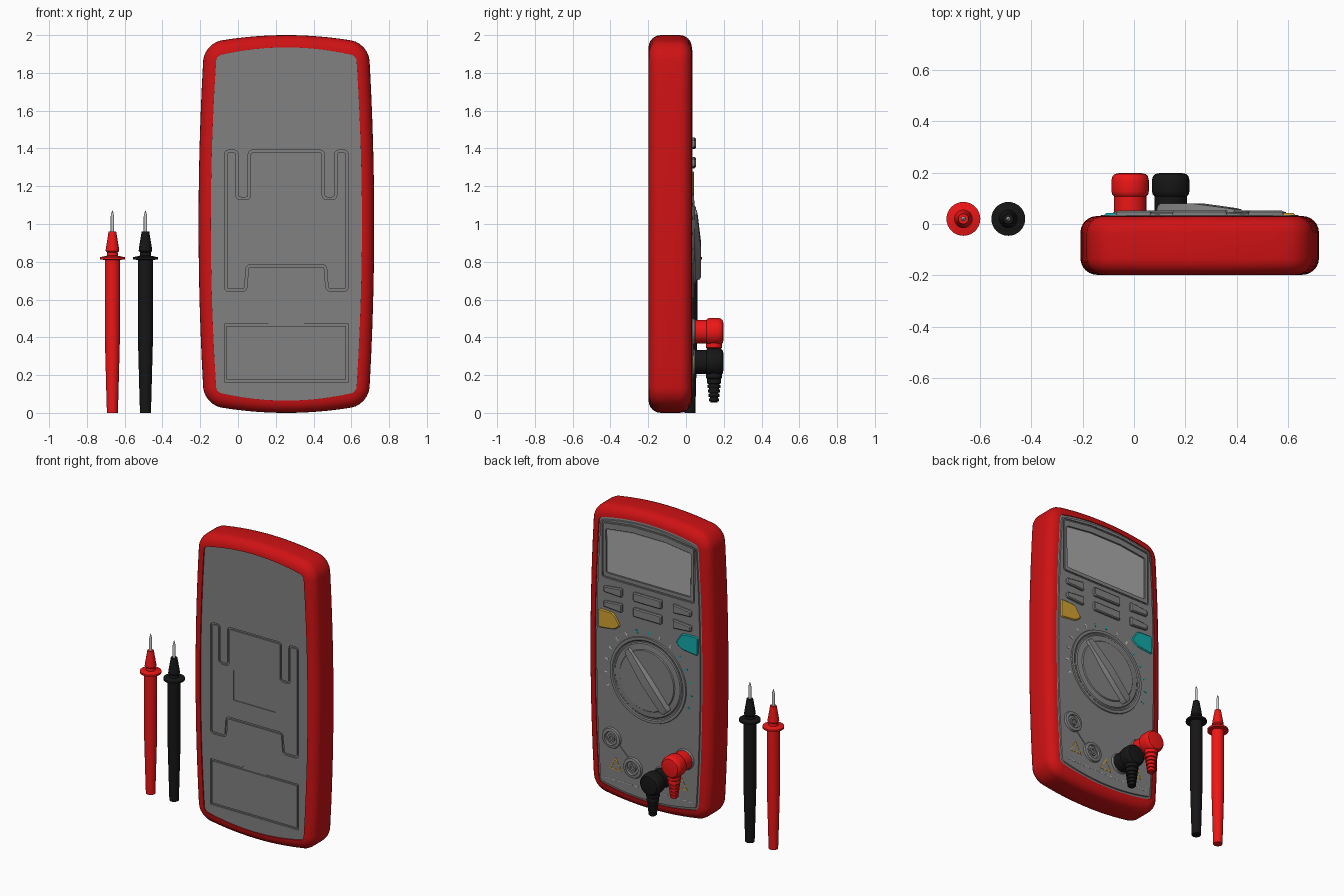
import bpy, bmesh, math
from mathutils import Vector

if "Cube" in bpy.data.objects:
    bpy.data.objects.remove(bpy.data.objects["Cube"])

CX = 0.256                      # centre line of the meter body


def mat(name, r, g, b):
    m = bpy.data.materials.new(name)
    m.diffuse_color = (r, g, b, 1)
    m.use_nodes = True
    m.node_tree.nodes["Principled BSDF"].inputs["Base Color"].default_value = m.diffuse_color
    return m


RED = mat("red_rubber", .62, .006, .007)
LEAD_RED = mat("red_lead", .85, .008, .008)
BLACK = mat("black_lead", .008, .008, .008)
GREY = mat("case_grey", .22, .22, .22)
LIGHT = mat("display_grey", .4, .4, .4)
WHITE = mat("print_white", .6, .6, .6)
YELLOW = mat("yellow", .65, .36, .03)
CYAN = mat("cyan", .006, .4, .4)


def loft(name, rings, material=None, wrap=False):
    """Skin equal-length loops; capped at the ends, or wrapped into a tube."""
    bm = bmesh.new()
    vs = [[bm.verts.new(p) for p in ring] for ring in rings]
    n = len(vs[0])
    pairs = list(zip(vs, vs[1:])) + ([(vs[-1], vs[0])] if wrap else [])
    for a, b in pairs:
        for i in range(n):
            j = (i + 1) % n
            bm.faces.new((a[i], a[j], b[j], b[i]))
    if not wrap:
        bm.faces.new(vs[0])
        bm.faces.new(vs[-1])
    bmesh.ops.recalc_face_normals(bm, faces=bm.faces[:])
    me = bpy.data.meshes.new(name)
    bm.to_mesh(me)
    bm.free()
    ob = bpy.data.objects.new(name, me)
    bpy.context.collection.objects.link(ob)
    if material:
        me.materials.append(material)
    return ob


def at_y(pts, y):
    return [(p[0], y, p[1]) for p in pts]


def prism(name, pts, y0, y1, material=None):
    return loft(name, [at_y(pts, y0), at_y(pts, y1)], material)


def lathe(name, profile, origin, axis, material, n=32):
    o = Vector(origin)
    rings = []
    for r, t in profile:
        cs = [(r * math.cos(2 * math.pi * k / n), r * math.sin(2 * math.pi * k / n)) for k in range(n)]
        rings.append([o + Vector((c, t, s) if axis == 'y' else (c, s, t)) for c, s in cs])
    return loft(name, rings, material)


def sym(half):
    return [(CX + d, z) for d, z in half] + [(CX - d, z) for d, z in reversed(half)]


def offset(pts, d):
    p = [Vector(q) for q in pts]
    n = len(p)
    area = sum(p[i - 1].x * p[i].y - p[i].x * p[i - 1].y for i in range(n))
    s = d if area > 0 else -d
    out = []
    for i in range(n):
        e1, e2 = (p[i] - p[i - 1]).normalized(), (p[(i + 1) % n] - p[i]).normalized()
        n1, n2 = Vector((e1.y, -e1.x)), Vector((e2.y, -e2.x))
        out.append(p[i] + (n1 + n2) * (s / (1 + n1.dot(n2))))
    return out


def rounded(pts, r):
    p = [Vector(q) for q in pts]
    out = []
    for i in range(len(p)):
        a, b, c = p[i - 1], p[i], p[(i + 1) % len(p)]
        a = b + (a - b).normalized() * r
        c = b + (c - b).normalized() * r
        for t in (0, .25, .5, .75, 1):
            out.append(a * (1 - t) ** 2 + b * 2 * t * (1 - t) + c * t * t)
    return out


def band(name, pts, w, y0, y1, material=None):
    """Closed strip following an outline."""
    a, b = offset(pts, w / 2), offset(pts, -w / 2)
    return loft(name, [at_y(a, y0), at_y(a, y1), at_y(b, y1), at_y(b, y0)], material, True)


def cut(target, cutter):
    m = target.modifiers.new("cut", 'BOOLEAN')
    m.operation, m.object = 'DIFFERENCE', cutter
    bpy.context.view_layer.objects.active = target
    bpy.ops.object.modifier_apply(modifier=m.name)
    bpy.data.objects.remove(cutter)


def outline(i):
    """Bulging rounded body outline, inset by i."""
    r, a, c = max(.09 - i, .015), .435 - i, .955 - i
    arc = []
    for k, (sx, sz) in enumerate([(1, 1), (-1, 1), (-1, -1), (1, -1)]):
        for j in range(7):
            t = math.radians(90 * k + 15 * j)
            arc.append((sx * (a - r) + r * math.cos(t), sz * (c - r) + r * math.sin(t)))
    pts = []
    for j, p in enumerate(arc):
        q = arc[(j + 1) % len(arc)]
        steps = 12 if j % 7 == 6 else 1
        pts += [(p[0] + (q[0] - p[0]) * k / steps, p[1] + (q[1] - p[1]) * k / steps) for k in range(steps)]
    return [(CX + x + x * .03 / a * (1 - (z / c) ** 2),
             1 + z + z * .045 / c * (1 - (x / a) ** 2)) for x, z in pts]


# Red rubber holster
R = .065
arc = [(R * (1 - math.sin(t)), R * (1 - math.cos(t))) for t in [math.radians(15 * k) for k in range(7)]]
prof = [(i, -.198 + y) for i, y in arc] + [(i, .031 - y) for i, y in reversed(arc)]
loft("holster", [at_y(outline(i), y) for i, y in prof], RED, True)

# Grey inner case with grooves on both sides
case = loft("inner_case", [at_y(outline(i), y) for i, y in
                           [(.064, -.19), (.064, .024), (.078, .027), (.08, .035)]], GREY)
stand = sym([(.206, .78), (.216, .65), (.322, .65), (.322, 1.385), (.261, 1.385),
             (.261, 1.135), (.196, 1.135), (.196, 1.385)])
cut(case, band("stand_groove", rounded(stand, .02), .013, -.25, -.18))
cut(case, band("battery_groove", sym([(.322, .17), (.322, .465)]), .012, -.25, -.18))
cut(case, prism("thumb_notch", sym([(.1, .462), (.085, .485), (.055, .505), (.02, .515)]), -.25, -.184))
cut(case, prism("label_recess", sym([(.155, .91), (.155, 1.11)]), -.25, -.185))
cut(case, band("bezel_groove", rounded(sym([(.34, 1.5), (.342, 1.865), (.12, 1.895)]), .012), .01, .027, .06))
window = rounded(sym([(.315, 1.53), (.318, 1.825), (.12, 1.85)]), .012)
cut(case, prism("window_recess", window, .024, .06))
prism("display", offset(window, -.006), .01, .027, LIGHT)


# Push buttons
def button(name, pts, top, material=GREY, r=.01):
    pts = rounded(pts, r)
    loft(name, [at_y(pts, .02), at_y(pts, top - .006), at_y(offset(pts, -.006), top)], material)


def flip(pts):
    return [(2 * CX - x, z) for x, z in pts]


for z, lo, hi in ((1.428, 1.405, 1.443), (1.325, 1.305, 1.343)):
    button("centre_button", sym([(.105, z - .03), (.105, z + .03)]), .052)
    side = [(CX + .19, z - .03), (CX + .326, lo), (CX + .326, hi), (CX + .19, z + .03)]
    button("side_button", side, .052)
    button("side_button", flip(side), .052)
corner = [(.628, 1.28), (.51, 1.275), (.46, 1.2), (.505, 1.165), (.628, 1.15)]
button("yellow_button", corner, .042, YELLOW, .02)
button("cyan_button", flip(corner), .042, CYAN, .02)

# Rotary dial with sloped pointer handle
DZ = .89
lathe("dial", [(.287, .03), (.282, .042), (.264, .042), (.257, .037), (.248, .037),
               (.242, .043), (.205, .046), (.2, .052)], (CX, 0, DZ), 'y', GREY, 64)
ux, uz = math.cos(math.radians(49)), math.sin(math.radians(49))
rings = []
for s, w, h in [(-.228, .03, .072), (-.205, .045, .079), (0, .05, .079), (.19, .042, .062), (.228, .028, .057)]:
    rings.append([(CX + s * ux - v * uz, y, DZ + s * uz + v * ux)
                  for v, y in [(-w, .04), (-w * .6, h), (w * .6, h), (w, .04)]])
loft("dial_handle", rings, GREY)

# Printed range marks around the dial
for k in range(15):
    t = math.radians(-20 + 220 * k / 14)
    c, s = math.cos(t), math.sin(t)
    box = [(CX + c * a - s * b, DZ + s * a + c * b) for a, b in
           [(.305, -.005), (.328, -.005), (.328, .005), (.305, .005)]]
    prism("range_mark", box, .03, .0365, CYAN if k in (6, 7, 10, 11, 12, 13, 14) else WHITE)

# Warning triangles and dashed line near the sockets
for x, z in ((.5, .25), (CX, .21), (.012, .25)):
    tri = [(x + .05 * math.cos(math.radians(a)), z + .05 * math.sin(math.radians(a))) for a in (90, 210, 330)]
    band("warning_triangle", tri, .006, .03, .0365, YELLOW)
for k in range(15):
    x = CX - .308 + .044 * k
    prism("dash", [(x - .013, .15), (x + .013, .15), (x + .013, .155), (x - .013, .155)], .03, .0365, WHITE)

# Sockets, with a rib joining the free pair
SOCKETS = [(.527, .43), (.369, .27), (.143, .27), (-.015, .43)]
for x, z in SOCKETS:
    lathe("socket", [(.072, .03), (.065, .047), (.046, .05), (.042, .038), (.026, .038),
                     (.025, .048), (.014, .048), (.013, .038)], (x, 0, z), 'y', GREY)
rib = [(.54, .417), (.514, .443), (.356, .283), (.382, .257)]
prism("socket_rib", rib, .03, .04, GREY)
prism("socket_rib", flip(rib), .03, .04, GREY)

# Elbow plugs with ribbed strain relief
relief = [(.043, -.02), (.043, -.085), (.036, -.09)]
for k in range(5):
    z, r = -.1 - .0235 * k, .038 - .003 * k
    relief += [(r, z), (r, z - .014), (r - .008, z - .016), (r - .008, z - .022)]
for name, (x, z), m in (("black", SOCKETS[2], BLACK), ("red", SOCKETS[3], LEAD_RED)):
    lathe(name + "_plug", [(.063, .03), (.063, .108), (.07, .115), (.073, .128), (.073, .17),
                           (.069, .186), (.06, .195), (.045, .198)], (x, 0, z), 'y', m)
    lathe(name + "_strain_relief", relief, (x, .148, z), 'z', m, 24)

# Test probes
for name, x, m in (("red", -.665, LEAD_RED), ("black", -.49, BLACK)):
    lathe(name + "_probe", [(.029, 0), (.032, .1), (.04, .4), (.04, .81), (.066, .812), (.066, .824),
                            (.03, .832), (.028, .85), (.036, .858), (.034, .875), (.02, .96)],
          (x, .02, 0), 'z', m)
    lathe(name + "_probe_tip", [(.009, .95), (.009, 1.04), (.006, 1.055), (.001, 1.072)],
          (x, .02, 0), 'z', WHITE, 16)

# Smooth shading with sharp edges kept
for ob in bpy.context.collection.objects:
    ob.data.shade_smooth()
    ob.data.set_sharp_from_angle(angle=math.radians(32))
